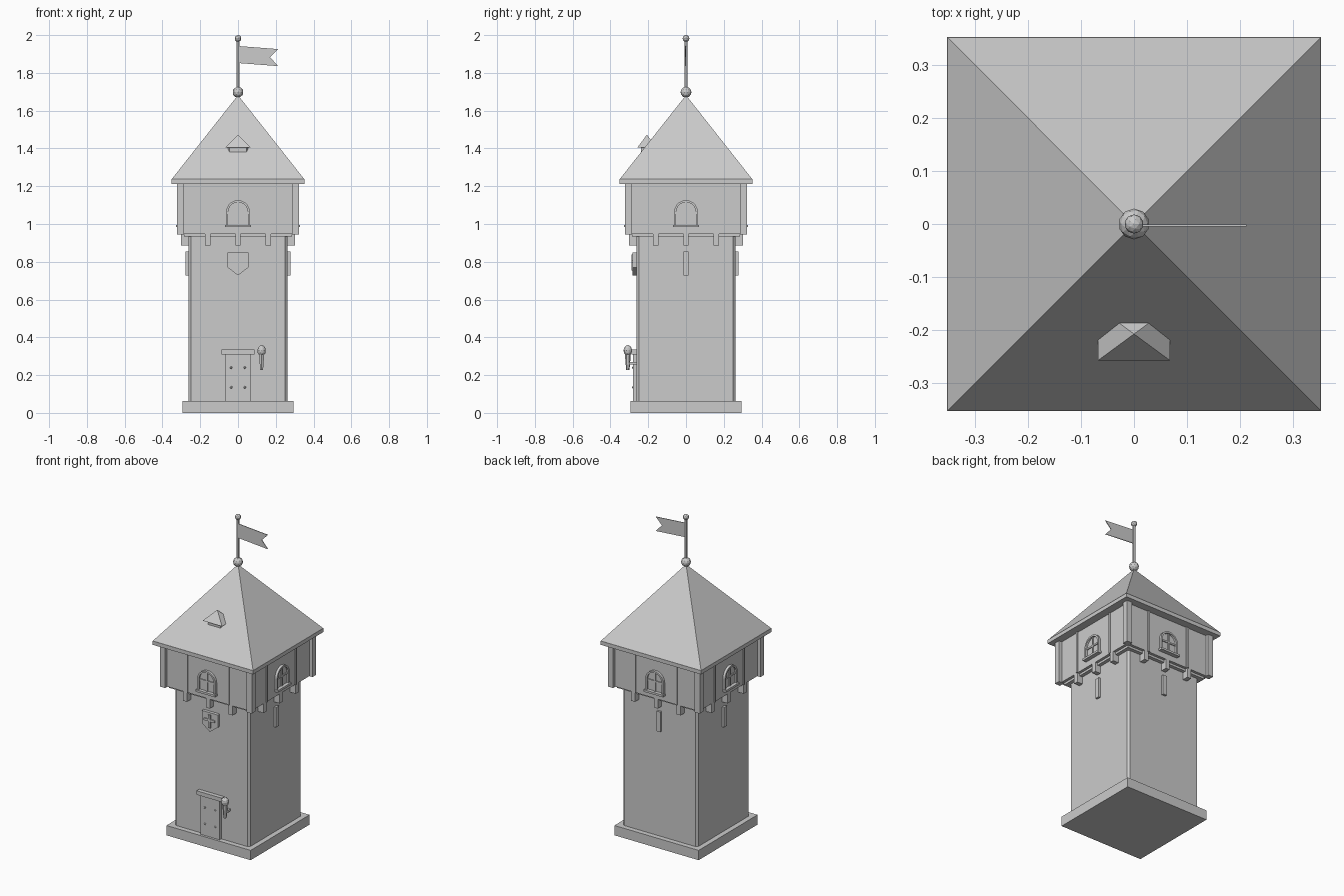
import bpy, bmesh, math
from mathutils import Matrix, Vector

if "Cube" in bpy.data.objects:
    bpy.data.objects.remove(bpy.data.objects["Cube"])

grey = bpy.data.materials.new("plain_grey")
grey.diffuse_color = (0.6, 0.6, 0.6, 1)
grey.use_nodes = True
grey.node_tree.nodes["Principled BSDF"].inputs["Base Color"].default_value = grey.diffuse_color


def finish(name, bm, turn=0):
    """Turn a part about z by quarter turns and link it."""
    bmesh.ops.rotate(bm, verts=bm.verts, cent=(0, 0, 0),
                     matrix=Matrix.Rotation(turn * math.pi / 2, 3, 'Z'))
    bmesh.ops.recalc_face_normals(bm, faces=bm.faces)
    me = bpy.data.meshes.new(name)
    bm.to_mesh(me)
    bm.free()
    me.materials.append(grey)
    ob = bpy.data.objects.new(name, me)
    bpy.context.collection.objects.link(ob)
    return ob


def box(name, x, y, z, turn=0):
    """Box from (min, max) ranges."""
    bm = bmesh.new()
    bmesh.ops.create_cube(bm, size=1)
    for v in bm.verts:
        v.co = Vector([r[0] if c < 0 else r[1] for c, r in zip(v.co, (x, y, z))])
    return finish(name, bm, turn)


def prism(name, pts, a, b, turn=0, axis='y'):
    """Extrude an (x, z) outline along y, or an (x, y) outline along z."""
    bm = bmesh.new()
    put = (lambda p, d: (p[0], d, p[1])) if axis == 'y' else (lambda p, d: (p[0], p[1], d))
    lo = [bm.verts.new(put(p, a)) for p in pts]
    hi = [bm.verts.new(put(p, b)) for p in pts]
    bm.faces.new(lo)
    bm.faces.new(hi)
    n = len(pts)
    for i in range(n):
        j = (i + 1) % n
        bm.faces.new((lo[i], lo[j], hi[j], hi[i]))
    return finish(name, bm, turn)


def cone(name, at, r1, r2, z0, z1, sides):
    bm = bmesh.new()
    bmesh.ops.create_cone(bm, cap_ends=True, segments=sides, radius1=r1, radius2=r2, depth=z1 - z0,
                          matrix=Matrix.Translation((at[0], at[1], (z0 + z1) / 2)))
    return finish(name, bm)


def ball(name, at, size, level):
    bm = bmesh.new()
    bmesh.ops.create_icosphere(bm, subdivisions=level, radius=1,
                               matrix=Matrix.Translation(at) @ Matrix.Diagonal((*size, 1)))
    return finish(name, bm)


def pyramid(name, cy, hx, hy, z0, z1):
    bm = bmesh.new()
    base = [bm.verts.new((sx * hx, cy + sy * hy, z0)) for sx, sy in ((-1, -1), (1, -1), (1, 1), (-1, 1))]
    top = bm.verts.new((0, cy, z1))
    bm.faces.new(base)
    for i in range(4):
        bm.faces.new((base[i], base[(i + 1) % 4], top))
    return finish(name, bm)


def arch(r, z0, zc, n=10):
    """Round-headed outline."""
    return [(-r, z0)] + [(-r * math.cos(math.pi * i / n), zc + r * math.sin(math.pi * i / n))
                         for i in range(n + 1)] + [(r, z0)]


# Plinth and shaft with chamfered corners
box("plinth", (-.295, .295), (-.295, .295), (0, .062))
w, c = .263, .25
prism("tower_shaft", [(-c, -w), (c, -w), (w, -c), (w, c), (c, w), (-c, w), (-w, c), (-w, -c)],
      .06, .95, axis='z')

# Overhanging upper room
box("floor_beam", (-.285, .285), (-.285, .285), (.933, .95))
box("upper_room", (-.302, .302), (-.302, .302), (.947, 1.215))
for i in range(4):
    box("corner_post", (-.322, -.285), (-.322, -.285), (.945, 1.215), i)
    # Corbels under the overhang
    for x in (-.16, 0, .16):
        box("corbel", (x - .014, x + .014), (-.302, -.26), (.887, .95), i)
    # Thin wall battens
    for x in (-.145, .145):
        box("batten", (x - .007, x + .007), (-.308, -.3), (.947, 1.215), i)
    # Arched window: frame ring, glazing bars, sill
    outer, inner = arch(.063, .99, 1.063), arch(.052, .99, 1.063)
    bm = bmesh.new()
    rows = [[bm.verts.new((x, y, z)) for x, z in o]
            for o, y in ((outer, -.3), (outer, -.318), (inner, -.318), (inner, -.3))]
    for k in range(len(outer) - 1):
        for a in range(4):
            b = (a + 1) % 4
            bm.faces.new((rows[a][k], rows[a][k + 1], rows[b][k + 1], rows[b][k]))
    finish("window_frame", bm, i)
    prism("window_glass", inner, -.306, -.3, i)
    box("window_bar_upright", (-.005, .005), (-.312, -.3), (.99, 1.115), i)
    box("window_bar_cross", (-.052, .052), (-.312, -.3), (1.053, 1.063), i)
    box("window_sill", (-.068, .068), (-.328, -.3), (.983, .996), i)
    # Arrow slit on every side but the front
    if i:
        box("arrow_slit", (-.014, .014), (-.277, -.25), (.728, .855), i)

# Roof
box("roof_eave", (-.352, .352), (-.352, .352), (1.213, 1.237))
pyramid("roof", 0, .352, .352, 1.236, 1.682)

# Dormer
prism("dormer_body", [(-.045, -.238), (.045, -.238), (.055, -.22), (.055, -.17), (-.055, -.17), (-.055, -.22)],
      1.375, 1.41, axis='z')
pyramid("dormer_roof", -.207, .068, .05, 1.405, 1.473)

# Finial, flagpole and flag
ball("roof_finial", (0, 0, 1.698), (.029, .029, .029), 2)
cone("flagpole", (0, 0), .008, .008, 1.68, 1.985, 6)
ball("pole_knob", (0, 0, 1.982), (.018, .018, .018), 2)
prism("flag", [(.004, 1.942), (.212, 1.926), (.17, 1.883), (.212, 1.836), (.004, 1.852)], -.005, -.001)

# Door with lintel and studs
box("door", (-.067, .067), (-.28, -.25), (.06, .312))
box("door_lintel", (-.088, .088), (-.289, -.25), (.31, .335))
for x in (-.036, .036):
    for z in (.135, .24):
        ball("door_stud", (x, -.28, z), (.007, .007, .007), 1)

# Shield with cross
prism("shield", [(-.056, .85), (.056, .85), (.056, .771), (0, .728), (-.056, .771)], -.282, -.25)
box("shield_cross_upright", (-.007, .007), (-.289, -.28), (.755, .838))
box("shield_cross_bar", (-.038, .038), (-.289, -.28), (.796, .81))

# Wall torch
cone("torch_handle", (.125, -.308), .009, .016, .228, .315, 6)
ball("torch_flame", (.125, -.308, .33), (.023, .023, .029), 2)
box("torch_bracket", (.118, .132), (-.308, -.255), (.256, .27))
